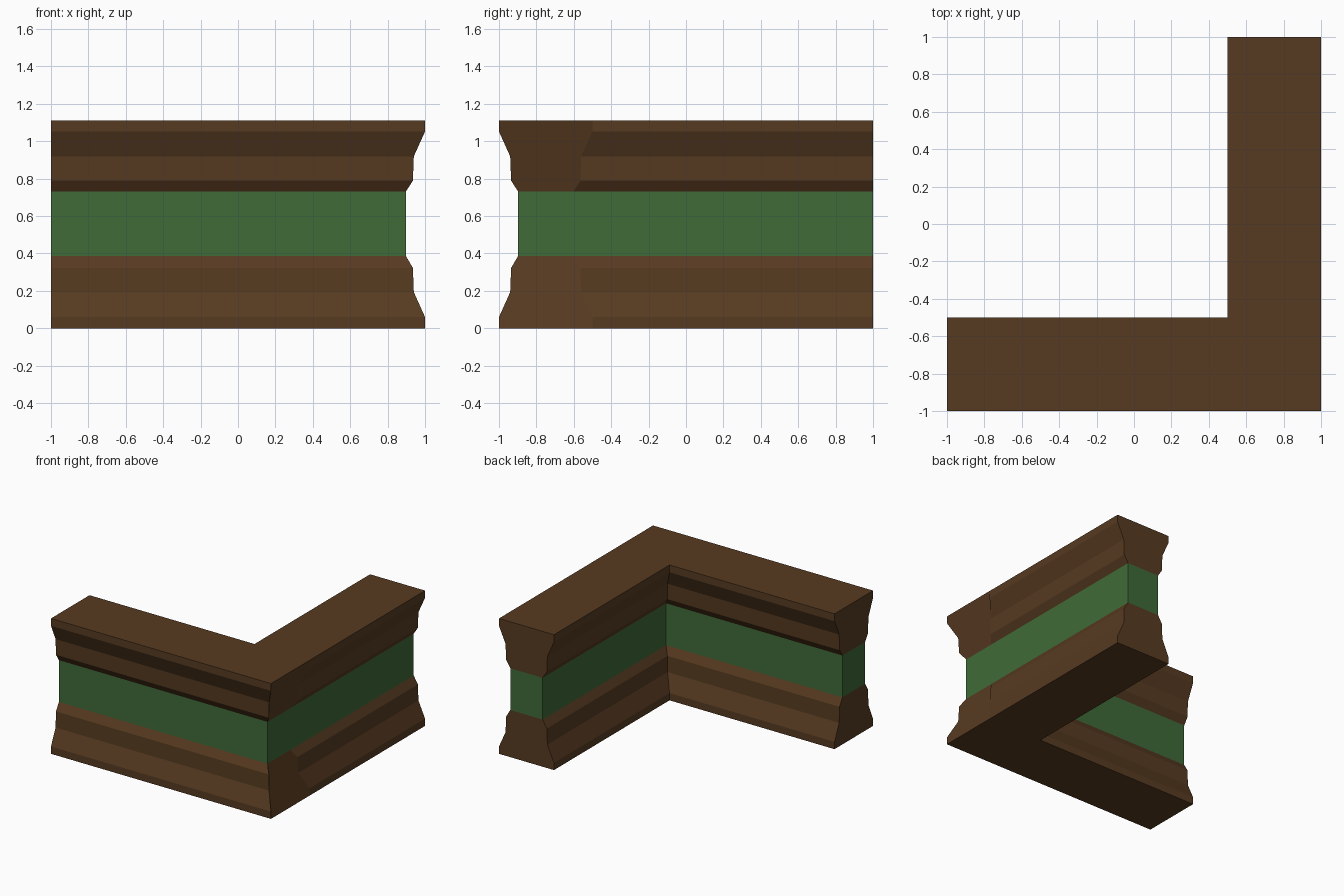
import bpy, bmesh

if "Cube" in bpy.data.objects:
    bpy.data.objects.remove(bpy.data.objects["Cube"])


def material(name, color):
    m = bpy.data.materials.new(name)
    m.diffuse_color = (*color, 1)
    m.use_nodes = True
    m.node_tree.nodes["Principled BSDF"].inputs["Base Color"].default_value = m.diffuse_color
    return m


wood = material("brown_wood", (0.095, 0.043, 0.015))
green = material("green_panel", (0.050, 0.145, 0.040))


def outline(d):
    """L-shaped plan whose long walls are inset by d; both ends stay flush."""
    a, b = 1 - d, 0.5 + d
    return [(-1, -a), (a, -a), (a, -b), (a, 1), (b, 1), (b, -b), (-1, -b)]


def l_section(name, profile, mat, cap_bottom=False, cap_top=False):
    """Stack inset L outlines following a (height, inset) profile."""
    bm = bmesh.new()
    rings = [[bm.verts.new((x, y, z)) for x, y in outline(d)] for z, d in profile]
    n = len(rings[0])
    for i in range(n):
        j = (i + 1) % n
        if i in (1, 3, 6):
            # single faces: corner end piece and the two flat end caps
            bm.faces.new([r[j] for r in rings] + [r[i] for r in reversed(rings)])
        else:
            for lo, hi in zip(rings, rings[1:]):
                bm.faces.new((lo[i], lo[j], hi[j], hi[i]))
    if cap_bottom:
        bm.faces.new(rings[0][::-1])
    if cap_top:
        bm.faces.new(rings[-1])
    mesh = bpy.data.meshes.new(name)
    bm.to_mesh(mesh)
    bm.free()
    mesh.materials.append(mat)
    obj = bpy.data.objects.new(name, mesh)
    bpy.context.collection.objects.link(obj)
    return obj


HEIGHT = 1.112
moulding = [(0, 0), (0.06, 0), (0.193, 0.06), (0.323, 0.065), (0.387, 0.103)]
crown = [(HEIGHT - z, d) for z, d in reversed(moulding)]
crown[0] = (0.73, 0.103)

# Base moulding, recessed green band, mirrored crown moulding
l_section("base_moulding", moulding, wood, cap_bottom=True)
l_section("wall_panel", [moulding[-1], crown[0]], green)
l_section("crown_moulding", crown, wood, cap_top=True)
